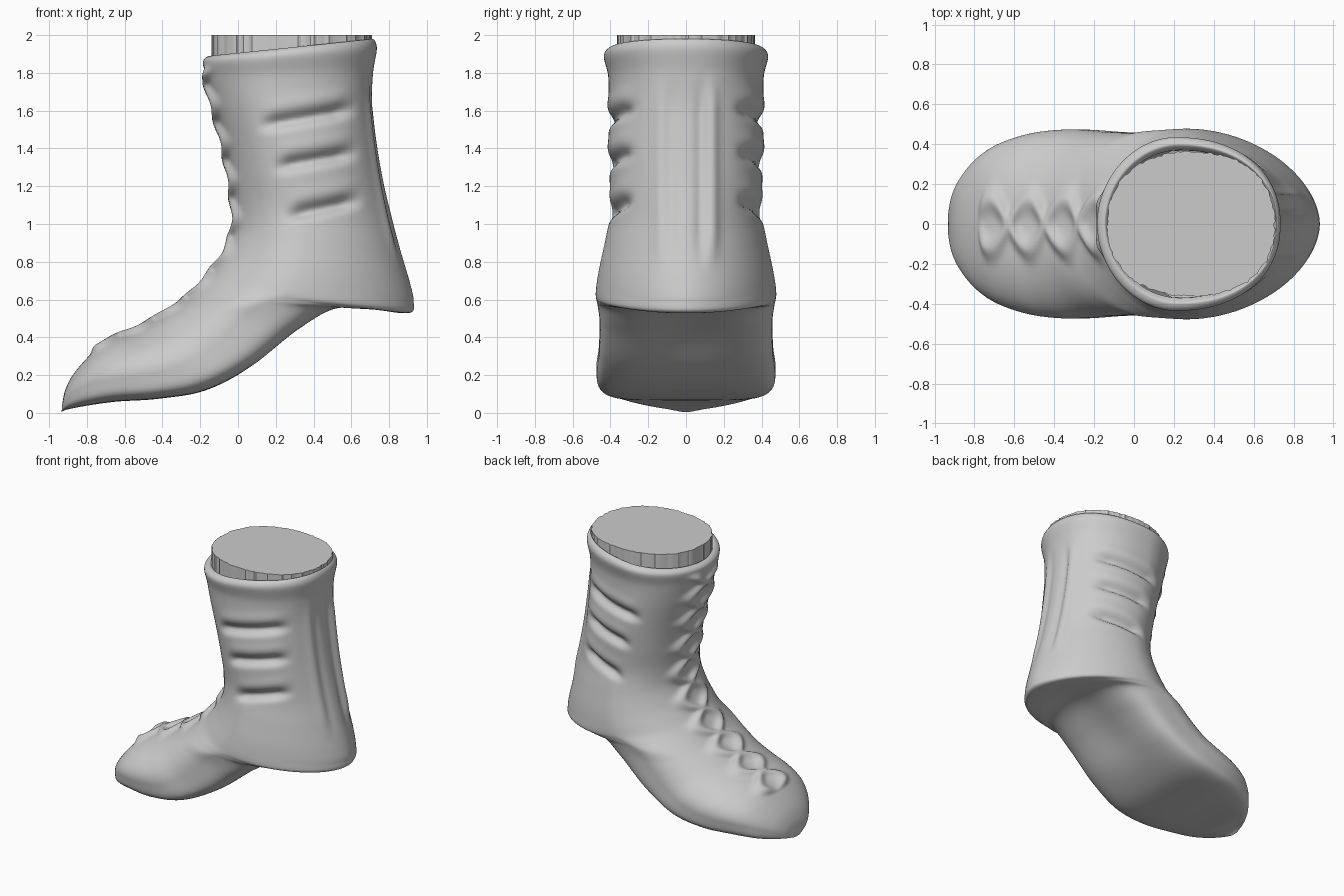
import bpy, bmesh, math, random
from mathutils import Vector

random.seed(4)
cube = bpy.data.objects.get("Cube")
if cube:
    bpy.data.objects.remove(cube)

mat = bpy.data.materials.new("plain grey")
mat.use_nodes = True
GREY = (0.6, 0.6, 0.6, 1)
mat.diffuse_color = GREY
mat.node_tree.nodes["Principled BSDF"].inputs["Base Color"].default_value = GREY

# Cross-sections from collar to toe:
# front x, front z, back x, back z, half width, squareness of the back end
SECTIONS = [
    (-.13, 1.87, .70, 1.94, .37, 2.2),
    (-.15, 1.89, .715, 1.98, .40, 2.2),
    (-.185, 1.86, .735, 1.93, .435, 2.2),
    (-.17, 1.77, .715, 1.80, .412, 2.2),
    (-.135, 1.63, .71, 1.63, .41, 2.2),
    (-.085, 1.45, .735, 1.42, .41, 2.1),
    (-.05, 1.28, .77, 1.22, .405, 2),
    (-.025, 1.1, .815, 1.03, .40, 1.9),
    (-.025, .97, .86, .86, .425, 1.85),
    (-.07, .85, .91, .69, .455, 1.8),
    (-.13, .76, .93, .59, .472, 1.8),
    (-.18, .70, .91, .53, .478, 1.9),
    (-.23, .645, .74, .54, .474, 2.3),
    (-.30, .58, .53, .545, .467, 3),
    (-.38, .53, .33, .44, .457, 4.2),
    (-.47, .475, .08, .25, .462, 5),
    (-.56, .43, -.17, .12, .474, 5.2),
    (-.65, .395, -.42, .075, .455, 5.4),
    (-.74, .345, -.64, .06, .40, 5),
    (-.80, .29, -.79, .04, .325, 4.5),
    (-.875, .2, -.87, .025, .23, 4),
    (-.915, .12, -.915, .015, .14, 3.4),
    (-.93, .05, -.934, .005, .05, 3),
]
STEPS, AROUND = 12, 160


def spline(a, b, c, d, t):
    """Smooth interpolation between b and c."""
    return [q + .5 * t * (r - p + t * (2*p - 5*q + 4*r - s + t * (3 * (q - r) + s - p)))
            for p, q, r, s in zip(a, b, c, d)]


def outline(n_front, n_back):
    """Unit rounded outline; positive first value points to the front."""
    for i in range(AROUND):
        a = math.tau * i / AROUND
        c, s = math.cos(a), math.sin(a)
        n = n_front if c > 0 else n_back
        r = (abs(c) ** n + abs(s) ** n) ** (-1 / n)
        yield r * c, r * s


def loft(bm, rings):
    for a, b in zip(rings, rings[1:]):
        for i in range(AROUND):
            j = (i + 1) % AROUND
            bm.faces.new((a[i], a[j], b[j], b[i]))


def finish(bm, name, angle):
    bmesh.ops.recalc_face_normals(bm, faces=bm.faces)
    mesh = bpy.data.meshes.new(name)
    bm.to_mesh(mesh)
    bm.free()
    ob = bpy.data.objects.new(name, mesh)
    bpy.context.collection.objects.link(ob)
    mesh.materials.append(mat)
    bpy.ops.object.select_all(action='DESELECT')
    ob.select_set(True)
    bpy.context.view_layer.objects.active = ob
    bpy.ops.object.shade_smooth_by_angle(angle=math.radians(angle))


def bump(d, size):
    return math.exp(-(d / size) ** 2)


def ramp(v, lo, hi, soft):
    """One between lo and hi, fading to zero outside."""
    f = min((v - lo) / soft, (hi - v) / soft)
    f = max(0, min(1, f + .5))
    return f * f * (3 - 2 * f)


# Side slots: start x, end x, middle z, slope
SLOTS = [(.15, .58, 1.56, .17), (.23, .59, 1.335, .17), (.29, .61, 1.08, .2)]


def slots(p):
    h = 0
    for x0, x1, z, slope in SLOTS:
        d = p.z - z - slope * (p.x - (x0 + x1) / 2)
        inside = ramp(p.x, x0, x1, .13)
        h -= .042 * inside * bump(d, .03 if d < 0 else .04)
        h += .006 * inside * bump(d - .09, .04)
    return h


def back_seams(p):
    y = abs(p.y)
    strength = 1 if p.y > 0 else .5
    return strength * ramp(p.z, .85, 1.7, .25) * (
        .022 * bump(y - .135, .035) - .014 * bump(y - .08, .03))


def laces(p, s, length):
    w = .12 * math.sin(math.pi * s / .205)
    a, b = bump(p.y - w, .055), bump(p.y + w, .055)
    return ramp(s, .12, length, .06) * (.03 * (a + b - a * b) - .006 * bump(p.y, .15))


# Boot body: lofted sections
bm = bmesh.new()
rings, path = [], []
last = len(SECTIONS) - 1
for k in range(last):
    around = [SECTIONS[max(0, min(last, k + o))] for o in (-1, 0, 1, 2)]
    for step in range(STEPS + (k == last - 1)):
        ax, az, bx, bz, w, n = spline(*around, step / STEPS)
        front, back = Vector((ax, 0, az)), Vector((bx, 0, bz))
        mid = .42 + .06 * (n - 2.1)
        ring = []
        for c, s in outline(1.92 + .06 * (n - 2), n):
            t = mid - c * (mid if c > 0 else 1 - mid)
            co = front.lerp(back, t)
            ring.append(bm.verts.new((co.x, w * s, co.z)))
        rings.append(ring)
        path.append(front)
loft(bm, rings)
bm.faces.new(rings[-1])
bmesh.ops.recalc_face_normals(bm, faces=bm.faces)
bm.normal_update()

# Pressed slots, heel seams, raised crossed laces and hollow arch
travel, distance = 0, []
for i, p in enumerate(path):
    travel += (p - path[i - 1]).length if i else 0
    distance.append(travel)
lace_end = min(d for d, p in zip(distance, path) if p.x < -.765)
moves = []
for ring, s in zip(rings, distance):
    for i, v in enumerate(ring):
        c = math.cos(math.tau * i / AROUND)
        if c > .5:
            h = laces(v.co, s, lace_end)
        elif c < -.55:
            h = back_seams(v.co)
        else:
            h = 0
        if abs(v.co.y) > .2 and v.co.z > .95:
            h += slots(v.co)
        if v.normal.z < -.3 and v.co.z < .6:
            h -= .02 * ramp(v.co.x, .1, .72, .25) * bump(v.co.y, .2)
        moves.append((v, v.normal * h))
for v, move in moves:
    v.co += move
finish(bm, "boot_body", 60)

# Ribbed sock with a flat closed top
bm = bmesh.new()
ribs = [random.uniform(-.005, .005) for _ in range(AROUND)]
sock = []
for z in (1.87, 2.0):
    sock.append([bm.verts.new((.285 - c * (.42 + r), s * (.362 + r), z))
                 for (c, s), r in zip(outline(2.2, 2.3), ribs)])
loft(bm, sock)
bm.faces.new(sock[-1])
finish(bm, "sock", 30)
